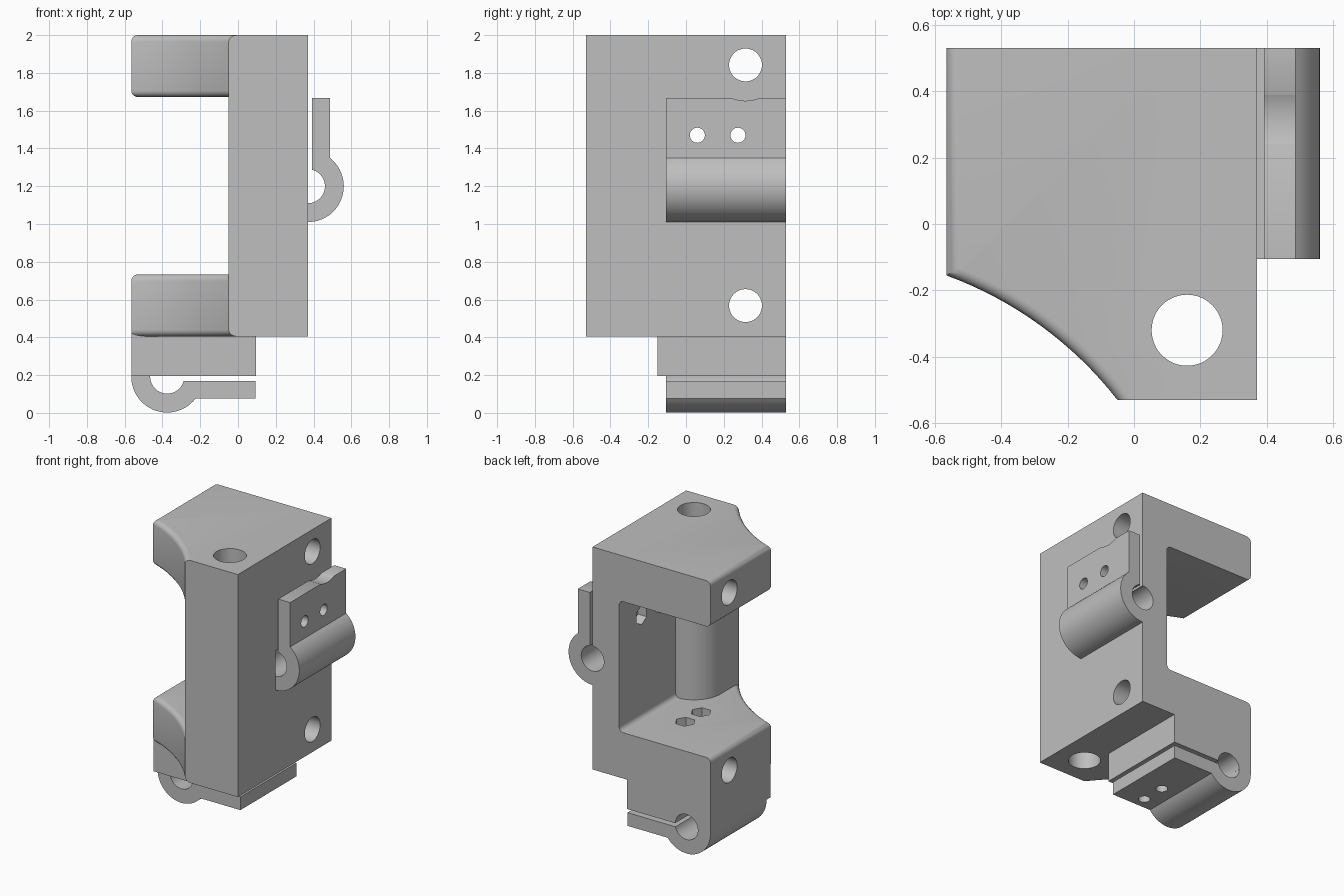
import bpy, bmesh
from math import pi, sin, cos, asin, radians, hypot, atan2

if "Cube" in bpy.data.objects:
    bpy.data.objects.remove(bpy.data.objects["Cube"])

grey = bpy.data.materials.new("light grey plastic")
grey.use_nodes = True
grey.diffuse_color = (0.52, 0.52, 0.52, 1)
grey.node_tree.nodes["Principled BSDF"].inputs["Base Color"].default_value = grey.diffuse_color

BACK, FRONT = 0.53, -0.53
BOTTOM, TOP = 0.405, 2.0
ARM = 0.328          # arm thickness
ROUND = 0.035        # edge rounding
AXES = {"x": lambda a, b, c: (c, a, b),
        "y": lambda a, b, c: (a, c, b),
        "z": lambda a, b, c: (a, b, c)}


def arc(cx, cy, r, a0, a1, n=16):
    return [(cx + r * cos(a0 + (a1 - a0) * i / n),
             cy + r * sin(a0 + (a1 - a0) * i / n)) for i in range(n + 1)]


def rect(a0, a1, b0, b1):
    return [(a0, b0), (a1, b0), (a1, b1), (a0, b1)]


def prism(name, outline, axis, lo, hi, rounded=None):
    """Extrude an outline along an axis; round the edges chosen by the rule."""
    place = AXES[axis]
    bm = bmesh.new()
    ends = [[bm.verts.new(place(a, b, c)) for a, b in outline] for c in (lo, hi)]
    for ring in ends:
        bm.faces.new(ring)
    for i in range(len(outline)):
        j = (i + 1) % len(outline)
        bm.faces.new((ends[0][i], ends[0][j], ends[1][j], ends[1][i]))
    bmesh.ops.recalc_face_normals(bm, faces=bm.faces)
    if rounded:
        edges = [e for e in bm.edges
                 if abs(e.verts[0].co.z - e.verts[1].co.z) < 1e-4
                 and all(rounded(v.co) for v in e.verts)
                 and not all(abs(abs(v.co.y) - BACK) < 1e-4 for v in e.verts)]
        bmesh.ops.bevel(bm, geom=edges, offset=ROUND, segments=5,
                        profile=0.5, affect="EDGES")
        bmesh.ops.recalc_face_normals(bm, faces=bm.faces)
    mesh = bpy.data.meshes.new(name)
    bm.to_mesh(mesh)
    bm.free()
    mesh.materials.append(grey)
    ob = bpy.data.objects.new(name, mesh)
    bpy.context.scene.collection.objects.link(ob)
    return ob


def combine(target, tool, operation):
    """Apply a boolean, then drop the helper."""
    mod = target.modifiers.new("shape", "BOOLEAN")
    mod.operation, mod.object, mod.solver = operation, tool, "EXACT"
    bpy.context.view_layer.update()
    graph = bpy.context.evaluated_depsgraph_get()
    mesh = bpy.data.meshes.new_from_object(target.evaluated_get(graph))
    target.modifiers.clear()
    target.data = mesh
    bpy.data.objects.remove(tool)


def drill(targets, axis, a, b, r, lo, hi, n=48, turn=0):
    for ob in targets:
        circle = arc(a, b, r, turn, turn + 2 * pi, n)[:-1]
        combine(ob, prism("cutter", circle, axis, lo, hi), "DIFFERENCE")


# Body: outer wall
body = prism("body", rect(0.16, 0.37, FRONT, BACK), "z", BOTTOM, TOP,
             lambda p: p.x > 0.36)

# Two arms with a scooped front corner
x0, y0, x1, y1 = -0.565, -0.155, -0.05, FRONT
chord, half = hypot(x1 - x0, y1 - y0), radians(16)
radius = chord / 2 / sin(half)
lean = atan2(x1 - x0, y0 - y1)
cx = (x0 + x1) / 2 - radius * cos(half) * cos(lean)
cx = (x0 + x1) / 2 - radius * cos(half) * (y0 - y1) / chord
cy = (y0 + y1) / 2 - radius * cos(half) * (x1 - x0) / chord
scoop = arc(cx, cy, radius, lean + half, lean - half)
scoop[0], scoop[-1] = (x0, y0), (x1, y1)
arm_outline = scoop + [(0.2, FRONT), (0.2, BACK), (x0, BACK)]
for z in (BOTTOM, TOP - ARM):
    arm = prism("arm", arm_outline, "z", z, z + ARM, lambda p: p.x < -0.04)
    combine(body, arm, "UNION")

# Column around the upright bore
column = [(0.2, FRONT), (x1, FRONT)] + arc(0.16, -0.32, 0.21, pi, pi / 2) + [(0.2, -0.11)]
combine(body, prism("column", column, "z", 0.5, 1.9), "UNION")

# Inner corner fillets between wall and arms
floor = BOTTOM + ARM
corner = [(0.125, floor - ROUND)] + arc(0.125, floor + ROUND, ROUND, -pi / 2, 0, 6)
corner += [(0.2, floor + ROUND), (0.2, floor - ROUND)]
for flip in (False, True):
    pts = [(x, BOTTOM + TOP - z) if flip else (x, z) for x, z in corner]
    combine(body, prism("fillet", pts, "y", -0.2, BACK), "UNION")

# Clamp block under the lower arm
combine(body, prism("block", rect(x0, 0.096, 0.195, 0.5), "y", -0.15, BACK), "UNION")

# Clips: half ring with a screw tab, u along the tab, v away from the body
RING, HOLE, CLIP_FRONT = 0.19, 0.09, -0.105
clip = arc(0, 0, RING, pi, asin(0.117 / RING), 28)
clip += [(0.468, 0.117), (0.468, 0.022)]
clip += arc(0, 0, HOLE, asin(0.022 / HOLE), pi, 24)
clip += [(-HOLE, -0.02), (-RING, -0.02)]
side_clip = prism("side_clip", [(0.37 + v, 1.2 + u) for u, v in clip],
                  "y", CLIP_FRONT, BACK)
lower_clip = prism("lower_clip", [(-0.375 + u, 0.192 - v) for u, v in clip],
                   "y", CLIP_FRONT, BACK)

# Rod channels continuing into the body
drill([body], "y", 0.37, 1.2, HOLE, CLIP_FRONT, 0.6)
drill([body], "y", -0.375, 0.192, HOLE, CLIP_FRONT, 0.6)

# Upright bore and cross bores
drill([body], "z", 0.16, -0.32, 0.107, 0.3, 2.1)
for z in (0.568, 1.842):
    drill([body], "x", 0.315, z, 0.087, -1, 1)
drill([side_clip], "x", 0.315, 1.842, 0.19, 0.38, 0.6)

# Screw holes with hexagonal nut pockets
for y in (0.06, 0.275):
    drill([body, side_clip], "x", y, 1.47, 0.04, 0, 0.6, 24)
    drill([body], "x", y, 1.47, 0.068, 0.1, 0.23, 6, pi / 6)
for y in (-0.02, 0.16):
    drill([body, lower_clip], "z", -0.105, y, 0.04, -0.1, 0.8, 24)
    drill([body], "z", -0.105, y, 0.068, 0.64, 0.8, 6)

# Smooth shading with crisp edges
bpy.ops.object.select_all(action="DESELECT")
for ob in (body, side_clip, lower_clip):
    ob.select_set(True)
bpy.context.view_layer.objects.active = body
bpy.ops.object.shade_smooth_by_angle(angle=radians(30))
